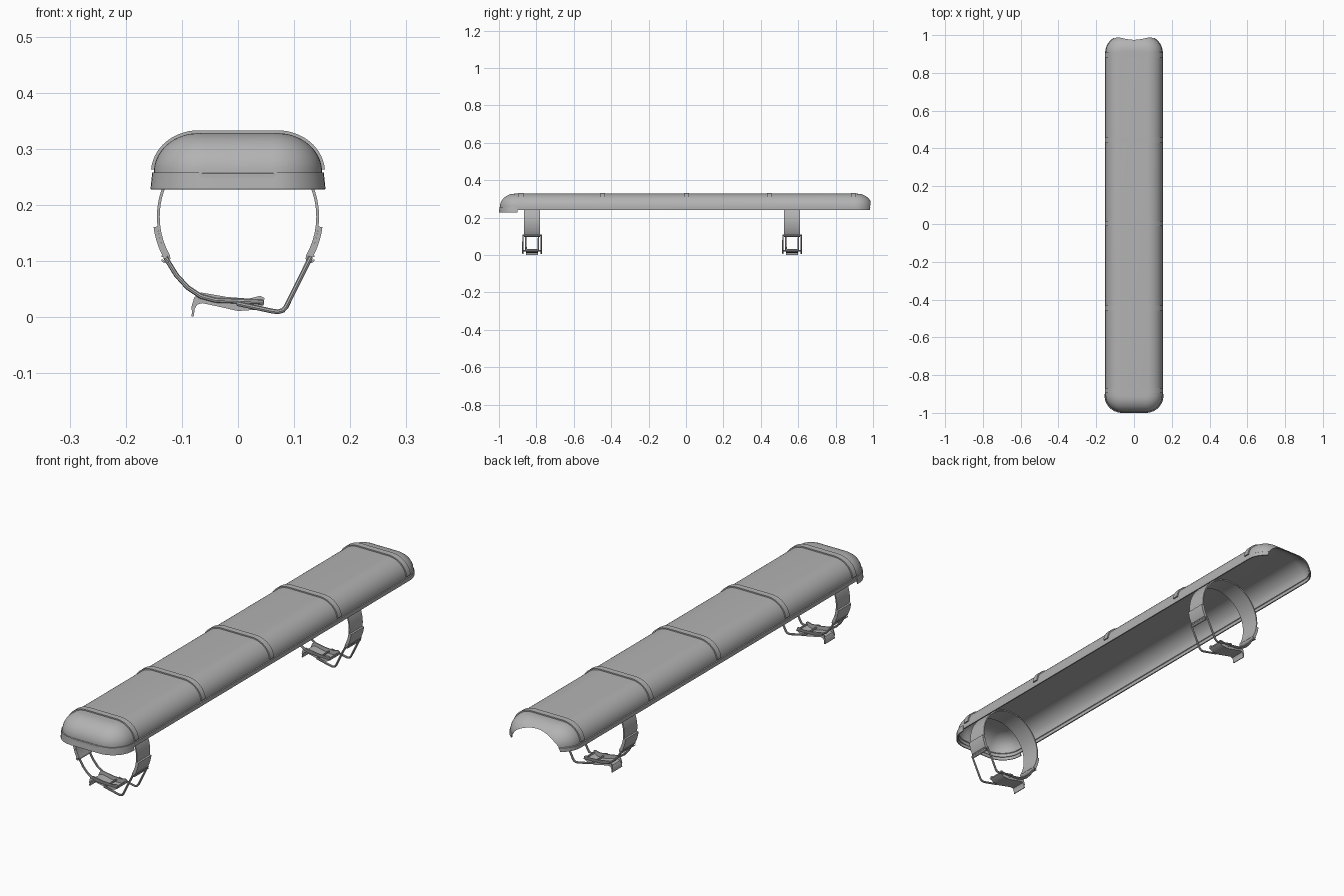
import bpy
from math import sin, cos, pi, radians

cube = bpy.data.objects.get("Cube")
if cube:
    bpy.data.objects.remove(cube, do_unlink=True)

GREY = (0.45, 0.45, 0.45, 1)
metal = bpy.data.materials.new("grey metal")
metal.use_nodes = True
metal.diffuse_color = GREY
metal.node_tree.nodes["Principled BSDF"].inputs["Base Color"].default_value = GREY


def add(name, data):
    obj = bpy.data.objects.new(name, data)
    bpy.context.collection.objects.link(obj)
    data.materials.append(metal)
    return obj


def mesh(name, verts, faces):
    data = bpy.data.meshes.new(name)
    data.from_pydata(verts, [], faces)
    return add(name, data)


def thicken(obj, thickness, offset=0):
    mod = obj.modifiers.new("thickness", "SOLIDIFY")
    mod.thickness, mod.offset = thickness, offset
    mod.use_even_offset = True


def finish(obj):
    """Apply modifiers and smooth the curved faces."""
    bpy.ops.object.select_all(action="DESELECT")
    obj.select_set(True)
    bpy.context.view_layer.objects.active = obj
    bpy.ops.object.convert(target="MESH")
    bpy.ops.object.shade_smooth_by_angle(angle=radians(35))


def sheet(name, path, y, width, thickness):
    """Bent strip following an x-z path."""
    n = len(path)
    verts = [(x, y + s * width / 2, z) for s in (-1, 1) for x, z in path]
    faces = [(i, i + 1, n + i + 1, n + i) for i in range(n - 1)]
    obj = mesh(name, verts, faces)
    thicken(obj, thickness)
    finish(obj)


def arc(cx, cz, rx, rz, start, end, n):
    angles = [radians(start + (end - start) * i / n) for i in range(n + 1)]
    return [(cx + rx * cos(a), cz + rz * sin(a)) for a in angles]


def outline(half_w, half_l, r, n=10):
    """Rounded rectangle in plan, counter-clockwise."""
    points = []
    for k, (sx, sy) in enumerate(((1, 1), (-1, 1), (-1, -1), (1, -1))):
        points += arc(sx * (half_w - r), sy * (half_l - r), r, r, 90 * k, 90 * k + 90, n)
    return points


def layers(name, profile, half_l, radius, cap):
    """Stack rounded outlines; the profile holds (half width, height)."""
    verts, faces = [], []
    widest = profile[0][0]
    for half_w, z in profile:
        inset = widest - half_w
        verts += [(x, y, z) for x, y in outline(half_w, half_l - inset, radius - inset)]
    n = len(verts) // len(profile)
    for k in range(len(profile) - 1):
        for i in range(n):
            j = (i + 1) % n
            faces.append((k * n + i, k * n + j, (k + 1) * n + j, (k + 1) * n + i))
    if cap:
        faces.append(tuple(range(len(verts) - n, len(verts))))
    return mesh(name, verts, faces)


# Hollow cover with a rolled lower edge and domed ends
crown = arc(0.07, 0.258, 0.08, 0.07, 0, 90, 14)
cover = layers("cover_shell", [(0.153, 0.24), (0.153, 0.256)] + crown, 0.998, 0.092, True)
thicken(cover, 0.005, -1)

# Arched opening in the back end
bpy.ops.mesh.primitive_cylinder_add(vertices=48, radius=1, depth=0.2,
                                    location=(0, 1, 0.236), rotation=(pi / 2, 0, 0))
cutter = bpy.context.object
cutter.name = "opening_cutter"
cutter.scale = (0.112, 0.068, 1)
cutter.hide_render = True
cut = cover.modifiers.new("opening", "BOOLEAN")
cut.object, cut.operation, cut.solver = cutter, "DIFFERENCE", "EXACT"
finish(cover)
bpy.data.objects.remove(cutter, do_unlink=True)

# Skirt around the front end only
front = [p for p in outline(0.156, 1, 0.092) if p[1] < -0.9]
front = [(-0.156, -0.9)] + front + [(0.156, -0.9)]
m = len(front)
skirt_verts = [(x, y, 0.228) for x, y in front]
skirt_verts += [(x * 0.98, max(y, -0.997), 0.258) for x, y in front]
skirt = mesh("front_skirt", skirt_verts,
             [(i, i + 1, m + i + 1, m + i) for i in range(m - 1)])
thicken(skirt, 0.004, -1)
finish(skirt)

# Raised ribs across the cover
right_side = arc(0.07, 0.258, 0.082, 0.072, 4, 90, 14)
rib_path = right_side + [(-x, z) for x, z in reversed(right_side)]
for i, y in enumerate((-0.882, -0.445, 0.003, 0.445, 0.895)):
    sheet(f"rib_{i + 1}", rib_path, y, 0.025, 0.006)


def wire_loop(name, path, y, half):
    """Closed wire frame with two matching bent sides."""
    points = [(x, y - half, z) for x, z in path]
    points += [(x, y + half, z) for x, z in reversed(path)]
    data = bpy.data.curves.new(name, "CURVE")
    data.dimensions = "3D"
    data.bevel_depth, data.bevel_resolution = 0.0043, 2
    spline = data.splines.new("POLY")
    spline.points.add(len(points) - 1)
    for point, co in zip(spline.points, points):
        point.co = (*co, 1)
    spline.use_cyclic_u = True
    finish(add(name, data))


# Lever plate and the side outline of its cheeks
lever_low = [(-0.081, 0.001), (-0.079, 0.016), (-0.074, 0.024), (-0.064, 0.027),
             (-0.04, 0.022), (0, 0.013), (0.03, 0.015), (0.046, 0.024)]
lever_top = [(0.047, 0.034), (0.04, 0.038), (0.02, 0.033), (-0.02, 0.036),
             (-0.066, 0.044), (-0.078, 0.035), (-0.083, 0.018)]
long_wire = [(0.129, 0.106), (0.086, 0.019), (0.08, 0.012), (0.071, 0.0095),
             (0.06, 0.011), (0, 0.024)]
short_wire = [(-0.129, 0.106), (-0.11, 0.075), (-0.09, 0.053), (-0.066, 0.037),
              (-0.04, 0.03), (0.043, 0.027)]

# Two clamps: band, end plates, curls, wire loops and lever
for place, y in (("front", -0.823), ("back", 0.567)):
    sheet(place + "_band", arc(0, 0.179, 0.142, 0.142, -30, 210, 56), y, 0.085, 0.005)
    for side, s in (("left", 1), ("right", -1)):
        plate = arc(0, 0.179, 0.148, 0.148, -7, -30, 8)
        curl = arc(0.129, 0.105, 0.007, 0.007, 20, 340, 14)
        sheet(f"{place}_{side}_end_plate", [(s * x, z) for x, z in plate], y, 0.085, 0.007)
        sheet(f"{place}_{side}_curl", [(s * x, z) for x, z in curl], y, 0.085, 0.003)
    wire_loop(place + "_long_wire", long_wire, y, 0.049)
    wire_loop(place + "_short_wire", short_wire, y, 0.034)
    sheet(place + "_lever", lever_low, y, 0.064, 0.004)
    outline_pts = lever_low + lever_top
    for side, s in (("front", -1), ("back", 1)):
        cheek = mesh(f"{place}_lever_{side}_cheek",
                     [(x, y + s * 0.03, z) for x, z in outline_pts],
                     [tuple(range(len(outline_pts)))])
        thicken(cheek, 0.004)
        finish(cheek)
